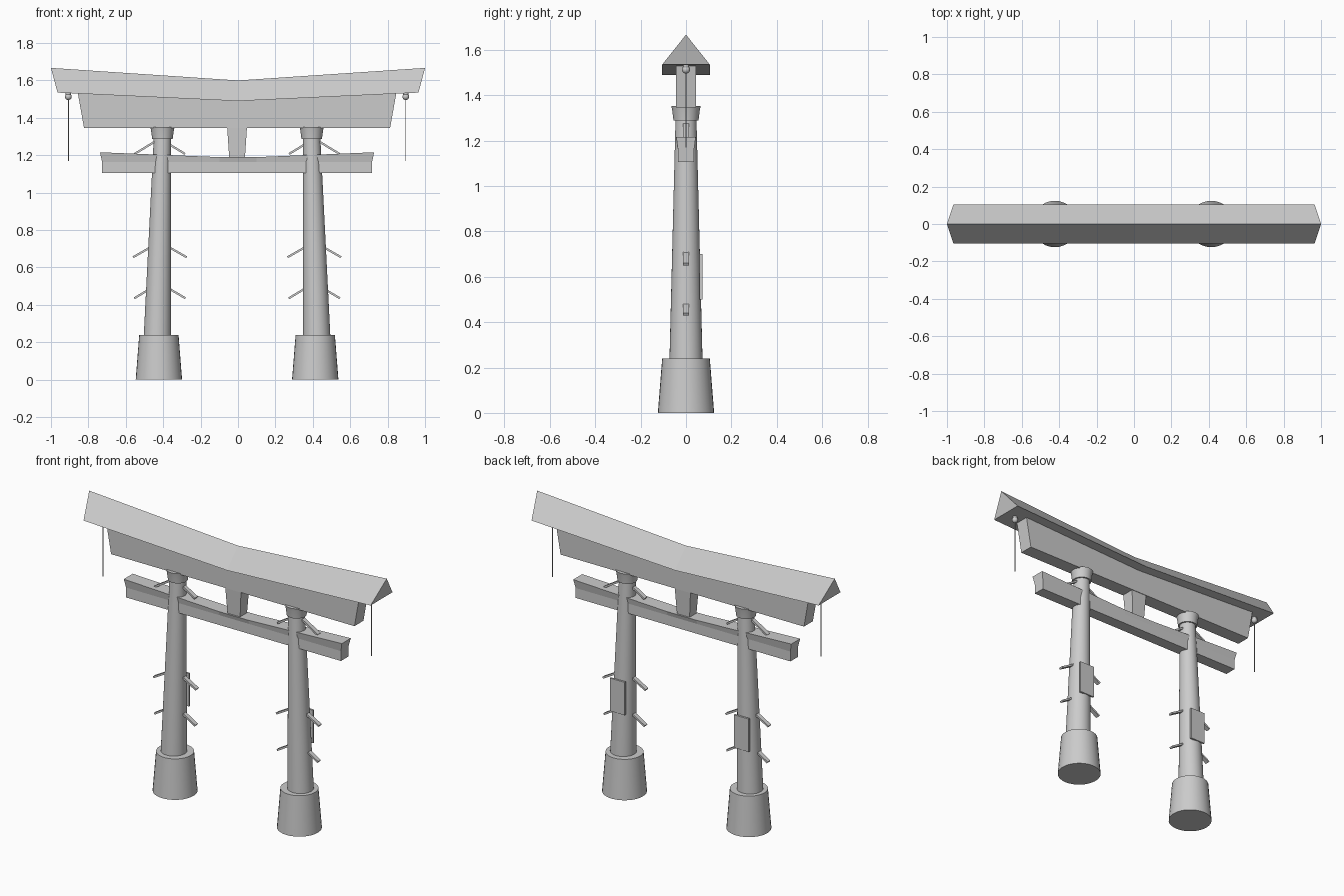
import bpy, bmesh, math
from mathutils import Vector

if "Cube" in bpy.data.objects:
    bpy.data.objects.remove(bpy.data.objects["Cube"])


def make_object(name, bm, smooth=False):
    bmesh.ops.recalc_face_normals(bm, faces=bm.faces)
    me = bpy.data.meshes.new(name)
    bm.to_mesh(me)
    bm.free()
    ob = bpy.data.objects.new(name, me)
    bpy.context.collection.objects.link(ob)
    if smooth:
        bpy.ops.object.select_all(action='DESELECT')
        ob.select_set(True)
        bpy.context.view_layer.objects.active = ob
        bpy.ops.object.shade_smooth_by_angle(angle=math.radians(35))
    return ob


def loft(name, sections, smooth=False):
    """Skin a row of closed cross-sections and cap both ends."""
    bm = bmesh.new()
    rings = [[bm.verts.new(p) for p in s] for s in sections]
    n = len(rings[0])
    for a, b in zip(rings, rings[1:]):
        for i in range(n):
            j = (i + 1) % n
            bm.faces.new((a[i], a[j], b[j], b[i]))
    bm.faces.new(rings[0])
    bm.faces.new(rings[-1])
    return make_object(name, bm, smooth)


def round_part(name, profile, sides=32):
    """Round column from (centre x, z, radius) stations."""
    ang = [2 * math.pi * i / sides for i in range(sides)]
    return loft(name, [[(x + r * math.cos(a), r * math.sin(a), z) for a in ang]
                       for x, z, r in profile], True)


def rect(x0, x1, y, z):
    return [(x0, -y, z), (x1, -y, z), (x1, y, z), (x0, y, z)]


def bar(name, p, q, wide, thick):
    """Rectangular bar in the xz plane from p to q."""
    p, q = Vector((p[0], 0, p[1])), Vector((q[0], 0, q[1]))
    d = (q - p).normalized()
    up = Vector((-d.z, 0, d.x)) * thick / 2
    side = Vector((0, wide / 2, 0))
    return loft(name, [[c - up - side, c + up - side, c + up + side, c - up + side]
                       for c in (p, q)])


# Triangular roof beam, rising toward both ends
loft("roof_beam", [[(xe, -0.105, ze), (xr, 0, zr), (xe, 0.105, ze)]
                   for xe, ze, xr, zr in ((-0.965, 1.535, -1, 1.667),
                                          (0, 1.49, 0, 1.60),
                                          (0.965, 1.535, 1, 1.667))])

# Upper beam tucked under the roof, with sloped ends
loft("upper_beam", [[(xb, -0.043, 1.345), (xb, 0.043, 1.345),
                     (xt, 0.043, zt), (xt, -0.043, zt)]
                    for xb, xt, zt in ((-0.823, -0.857, 1.535),
                                       (-0.005, -0.005, 1.51),
                                       (0.813, 0.847, 1.535))])

# Lower tie beam, flaring along its top edge and dipping in the middle
loft("tie_beam", [[(xb, -0.036, 1.105), (xb, 0.036, 1.105), (xm, 0.036, 1.165),
                   (xt, 0.043, zt), (xt, -0.043, zt), (xm, -0.036, 1.165)]
                  for xb, xm, xt, zt in ((-0.727, -0.727, -0.738, 1.216),
                                         (-0.1, -0.1, -0.1, 1.19),
                                         (0.1, 0.1, 0.1, 1.19),
                                         (0.717, 0.717, 0.728, 1.216))])

# Centre strut between the beams
loft("centre_strut", [rect(-0.047, 0.037, 0.033, 1.185),
                      rect(-0.058, 0.048, 0.04, 1.35)])

for side, s in (("left", -1), ("right", 1)):
    shift = -0.005

    def X(v):
        return s * v + shift

    # Footing, leaning pillar and capital
    round_part(side + "_footing", [(X(0.418), 0, 0.124), (X(0.418), 0.24, 0.105)])
    round_part(side + "_pillar", [(X(0.426), 0.23, 0.073), (X(0.399), 1.30, 0.046)])
    round_part(side + "_capital", [(X(0.399), 1.288, 0.055), (X(0.399), 1.335, 0.061),
                                   (X(0.399), 1.352, 0.065)])

    # Sloping pegs on both sides of the pillar
    for k, (z, reach) in enumerate(((0.435, 0.137), (0.655, 0.143), (1.207, 0.135))):
        for m in (-1, 1):
            c = X(0.413)
            bar(f"{side}_peg_{k}_{'outer' if m == s else 'inner'}",
                (c + m * 0.02, z + 0.07), (c + m * reach, z), 0.026, 0.011)

    # Thin board on the back of the pillar
    loft(side + "_board", [[(X(0.417) + a, y, z) for a, z in
                            ((-0.05, 0.50), (0.05, 0.50), (0.05, 0.70), (-0.05, 0.70))]
                           for y in (0.060, 0.072)])

    # Bell under the eave with a hanging cord
    bx = X(0.902)
    bm = bmesh.new()
    bmesh.ops.create_uvsphere(bm, u_segments=16, v_segments=10, radius=0.018)
    bmesh.ops.translate(bm, verts=bm.verts, vec=(bx, 0, 1.513))
    make_object(side + "_bell", bm, True)
    round_part(side + "_bell_hanger", [(bx, 1.515, 0.014), (bx, 1.545, 0.014)], 12)
    round_part(side + "_cord", [(bx, 1.17, 0.0025), (bx, 1.51, 0.0025)], 8)
